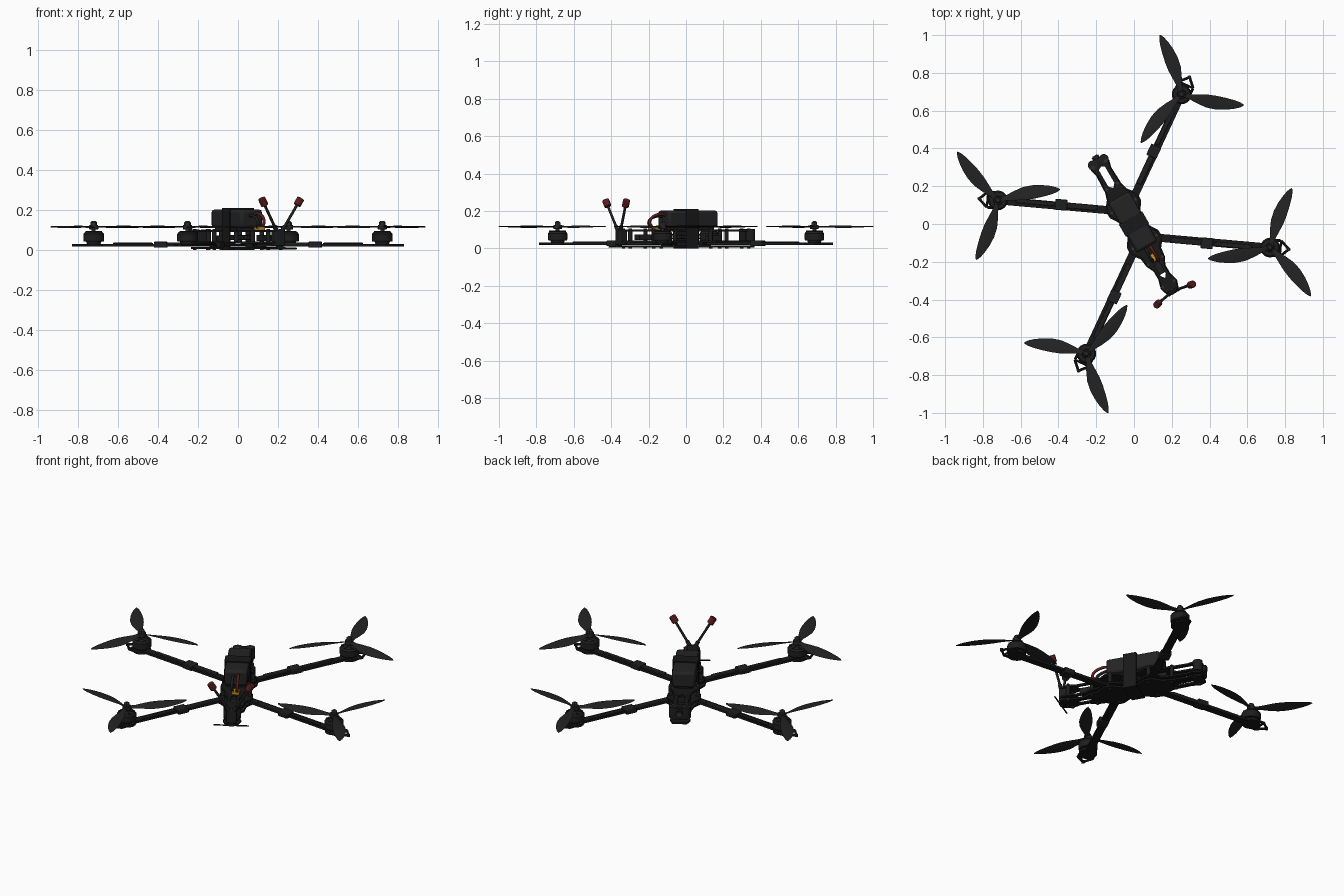
import bpy, bmesh, math
from mathutils import Vector, Matrix

if "Cube" in bpy.data.objects:
    bpy.data.objects.remove(bpy.data.objects["Cube"])

YAW = math.radians(30)          # the whole craft is turned on the grid
MOTOR = Vector((0.5615, 0.4685, 0))
ROOT = Vector((0.062, 0.118, 0))
ARM_DIR = (MOTOR - ROOT).normalized()
ARM_ANG = math.atan2(ARM_DIR.y, ARM_DIR.x)

def material(name, r, g, b):
    m = bpy.data.materials.new(name)
    m.diffuse_color = (r, g, b, 1)
    m.use_nodes = True
    m.node_tree.nodes["Principled BSDF"].inputs["Base Color"].default_value = m.diffuse_color
    return m

CARBON = material("carbon black", .009, .009, .009)
PLASTIC = material("soft black", .013, .013, .013)
PROP = material("propeller black", .016, .017, .016)
METAL = material("dark metal", .03, .03, .032)
RED = material("dark red", .11, .012, .012)
ORANGE = material("connector orange", .55, .27, .02)

def finish(name, bm, mat, mx=False, my=False, bevel=0):
    bmesh.ops.recalc_face_normals(bm, faces=bm.faces)
    me = bpy.data.meshes.new(name)
    bm.to_mesh(me)
    bm.free()
    ob = bpy.data.objects.new(name, me)
    bpy.context.collection.objects.link(ob)
    me.materials.append(mat)
    ob.rotation_euler.z = YAW
    if mx or my:
        m = ob.modifiers.new("mirror", 'MIRROR')
        m.use_axis = (mx, my, False)
        m.merge_threshold = 1e-4
    if bevel:
        b = ob.modifiers.new("bevel", 'BEVEL')
        b.width, b.segments = bevel, 2
    bpy.context.view_layer.objects.active = ob
    ob.select_set(True)
    bpy.ops.object.shade_smooth_by_angle(angle=math.radians(35))
    ob.select_set(False)
    return ob

def box(bm, c, s, ang=0):
    M = Matrix.Translation(c) @ Matrix.Rotation(ang, 4, 'Z') @ Matrix.Diagonal((*s, 1))
    bmesh.ops.create_cube(bm, size=1, matrix=M)

def rod(bm, a, b, r1, r2=None, seg=16):
    a, b = Vector(a), Vector(b)
    M = Matrix.Translation((a + b) / 2) @ (b - a).to_track_quat('Z', 'Y').to_matrix().to_4x4()
    bmesh.ops.create_cone(bm, cap_ends=True, segments=seg, radius1=r1,
                          radius2=r1 if r2 is None else r2, depth=(b - a).length, matrix=M)

def turned(bm, c, profile, seg=24):
    for (r1, z1), (r2, z2) in zip(profile, profile[1:]):
        rod(bm, (c.x, c.y, z1), (c.x, c.y, z2), r1, r2, seg)

def extrude_outline(bm, pts, z0, z1):
    f = bm.faces.new([bm.verts.new((x, y, z0)) for x, y in pts])
    r = bmesh.ops.extrude_face_region(bm, geom=[f])
    bmesh.ops.translate(bm, verts=[v for v in r['geom'] if isinstance(v, bmesh.types.BMVert)],
                        vec=(0, 0, z1 - z0))
    # open the cut faces that lie on the mirror plane
    bmesh.ops.delete(bm, geom=[f for f in bm.faces if all(abs(v.co.x) < 1e-5 for v in f.verts)],
                     context='FACES_ONLY')

def wire(name, pts, r, mat):
    cu = bpy.data.curves.new(name, 'CURVE')
    cu.dimensions, cu.bevel_depth, cu.bevel_resolution = '3D', r, 2
    cu.use_fill_caps = True
    sp = cu.splines.new('BEZIER')
    sp.bezier_points.add(len(pts) - 1)
    for p, co in zip(sp.bezier_points, pts):
        p.co = co
        p.handle_left_type = p.handle_right_type = 'AUTO'
    ob = bpy.data.objects.new(name, cu)
    bpy.context.collection.objects.link(ob)
    cu.materials.append(mat)
    ob.rotation_euler.z = YAW

# frame plates: half outline with open windows at both ends, mirrored
outline = [(0, -.415), (.035, -.415), (.05, -.37), (.036, -.32), (.036, -.27), (.056, -.23),
           (.062, -.18), (.098, -.135), (.095, -.09), (.066, -.045), (.066, .045), (.095, .09),
           (.098, .135), (.062, .18), (.05, .22), (.046, .32), (.056, .36), (.04, .4), (0, .4),
           (0, .35), (.022, .34), (.022, .24), (0, .22),
           (0, -.23), (.018, -.25), (.018, -.31), (0, -.33)]
for name, z0, z1, w in (("bottom_plate", .006, .016, 1), ("middle_plate", .032, .042, .95),
                        ("top_plate", .09, .1, .86)):
    bm = bmesh.new()
    extrude_outline(bm, [(x * w, y) for x, y in outline], z0, z1)
    finish(name, bm, CARBON, mx=True)

# standoffs and bolts
bm = bmesh.new()
for x, y in ((.038, .365), (.036, .23), (.074, .11), (.074, -.11), (.045, -.225), (.036, -.365)):
    rod(bm, (x, y, .04), (x, y, .092), .011, seg=12)
finish("standoffs", bm, PLASTIC, mx=True)
bm = bmesh.new()
for x, y in ((.038, .365), (.036, .23), (.074, .11), (.074, -.11), (.045, -.225), (.036, -.365)):
    rod(bm, (x, y, .1), (x, y, .106), .009, seg=12)
    rod(bm, (x, y, 0), (x, y, .006), .009, seg=12)
finish("frame_bolts", bm, METAL, mx=True)

# flight electronics between the plates
bm = bmesh.new()
for z in (.053, .073):
    box(bm, (0, 0, z), (.11, .12, .006))
for x, y in ((-.03, .03), (.025, -.02), (.03, .035), (-.025, -.035)):
    box(bm, (x, y, .064), (.025, .03, .018))
box(bm, (0, -.265, .06), (.05, .075, .03))
box(bm, (0, .17, .058), (.07, .06, .03))
finish("electronics", bm, PLASTIC)

# arms
bm = bmesh.new()
mid = (ROOT + MOTOR) / 2
box(bm, (mid.x, mid.y, .024), ((MOTOR - ROOT).length + .03, .042, .014), ARM_ANG)
rod(bm, (MOTOR.x, MOTOR.y, .017), (MOTOR.x, MOTOR.y, .031), .05, seg=24)
finish("arms", bm, CARBON, mx=True, my=True)

# folding joints and inner cable covers
bm = bmesh.new()
hinge = Vector((.283, .281, 0))
box(bm, (hinge.x, hinge.y, .027), (.065, .058, .03), ARM_ANG)
cover = hinge - ARM_DIR * .11
box(bm, (cover.x, cover.y, .032), (.16, .03, .012), ARM_ANG)
cover = hinge + ARM_DIR * .14
box(bm, (cover.x, cover.y, .033), (.2, .022, .008), ARM_ANG)
finish("arm_joints", bm, PLASTIC, mx=True, my=True, bevel=.004)

# triangular motor guards past each arm end
bm = bmesh.new()
side = Vector((-ARM_DIR.y, ARM_DIR.x, 0))
z = Vector((0, 0, .024))
tip = MOTOR + ARM_DIR * .1 + z
corners = [MOTOR + ARM_DIR * .055 + side * s * .042 + z for s in (1, -1)]
for i, c in enumerate(corners):
    rod(bm, c, tip, .007, seg=8)
    rod(bm, MOTOR + side * (.04 - .08 * i) + z, c, .007, seg=8)
rod(bm, corners[0], corners[1], .006, seg=8)
rod(bm, tip - Vector((0, 0, .007)), tip + Vector((0, 0, .007)), .009, seg=12)
finish("motor_guards", bm, PLASTIC, mx=True, my=True)

# motors
bm = bmesh.new()
turned(bm, MOTOR, [(.034, .03), (.038, .042)])
turned(bm, MOTOR, [(.049, .042), (.052, .048), (.052, .08), (.044, .09), (.02, .094)])
for i in range(6):
    a = i * math.pi / 3
    d = Vector((math.cos(a), math.sin(a), 0)) * .028
    box(bm, (MOTOR.x + d.x, MOTOR.y + d.y, .093), (.034, .008, .005), a)
finish("motors", bm, PLASTIC, mx=True, my=True)
bm = bmesh.new()
turned(bm, MOTOR, [(.01, .09), (.01, .105)])
turned(bm, MOTOR, [(.017, .124), (.017, .138), (.009, .146)], 6)
finish("propeller_nuts", bm, METAL, mx=True, my=True)

# propellers: three twisted blades on a hub
bm = bmesh.new()
turned(bm, MOTOR, [(.022, .104), (.024, .11), (.022, .126)])
sections = [(.015, .026), (.05, .03), (.09, .05), (.14, .07), (.19, .073), (.24, .063),
            (.285, .046), (.315, .027), (.334, .006)]
for k in range(3):
    M = (Matrix.Translation(MOTOR + Vector((0, 0, .116)))
         @ Matrix.Rotation(math.radians(80 + 120 * k), 4, 'Z'))
    rings = []
    for r, w in sections:
        tw = math.radians(15 - 32 * r)
        sweep = .012 * math.sin(math.pi * r / .334)
        ring = []
        for u, h in ((.5, 0), (.15, .0035), (-.5, 0), (.15, -.0025)):
            p = Matrix.Rotation(tw, 3, 'X') @ Vector((0, u * w, h))
            ring.append(bm.verts.new(M @ Vector((r, p.y - sweep, p.z))))
        rings.append(ring)
    for a, b in zip(rings, rings[1:]):
        for i in range(4):
            bm.faces.new((a[i], a[(i + 1) % 4], b[(i + 1) % 4], b[i]))
    bm.faces.new(rings[0])
    bm.faces.new(rings[-1])
finish("propellers", bm, PROP, mx=True, my=True)

# battery, pad and strap
bm = bmesh.new()
box(bm, (0, .012, .157), (.126, .305, .092))
finish("battery", bm, PROP, bevel=.014)
bm = bmesh.new()
box(bm, (0, .01, .106), (.1, .27, .013))
finish("battery_pad", bm, PLASTIC)
bm = bmesh.new()
for s in (-1, 1):
    box(bm, (s * .068, 0, .105), (.006, .074, .21))
for zz in (.003, .2065):
    box(bm, (0, 0, zz), (.142, .074, .006))
finish("battery_strap", bm, CARBON)

# camera housing at one end, with side cheeks and lens
bm = bmesh.new()
box(bm, (0, .375, .068), (.06, .05, .05))
for s in (-1, 1):
    rod(bm, (s * .034, .378, .04), (s * .034, .378, .104), .026, seg=16)
rod(bm, (0, .4, .07), (0, .414, .07), .02)
finish("camera", bm, PLASTIC)
bm = bmesh.new()
rod(bm, (0, .413, .07), (0, .418, .07), .014)
finish("camera_lens", bm, METAL)

# antenna mount, V-shaped stems, red tips and the low receiver antenna
bm = bmesh.new()
box(bm, (0, -.4, .06), (.055, .045, .08))
finish("antenna_mount", bm, PLASTIC, bevel=.005)
a, b = Vector((.012, -.412, .09)), Vector((.104, -.43, .243))
d = (b - a).normalized()
bm = bmesh.new()
rod(bm, a, b, .007, seg=12)
rod(bm, a, a + d * .035, .011, seg=12)
finish("antenna_stems", bm, PLASTIC, mx=True)
bm = bmesh.new()
rod(bm, b - d * .022, b + d * .018, .019, seg=16)
finish("antenna_tips", bm, RED, mx=True, bevel=.003)
bm = bmesh.new()
rod(bm, (-.095, -.42, .008), (.095, -.42, .008), .004, seg=8)
box(bm, (0, -.415, .011), (.03, .022, .012))
finish("receiver_antenna", bm, PLASTIC)

# battery leads and connector
wire("power_lead_red", [(.015, -.13, .178), (.016, -.18, .182), (.016, -.232, .145),
                        (.014, -.215, .11)], .008, RED)
wire("power_lead_black", [(-.012, -.13, .17), (-.014, -.175, .172), (-.014, -.222, .14),
                          (-.01, -.21, .11)], .008, PLASTIC)
bm = bmesh.new()
box(bm, (.006, -.205, .108), (.042, .045, .018))
finish("power_connector", bm, ORANGE, bevel=.003)
